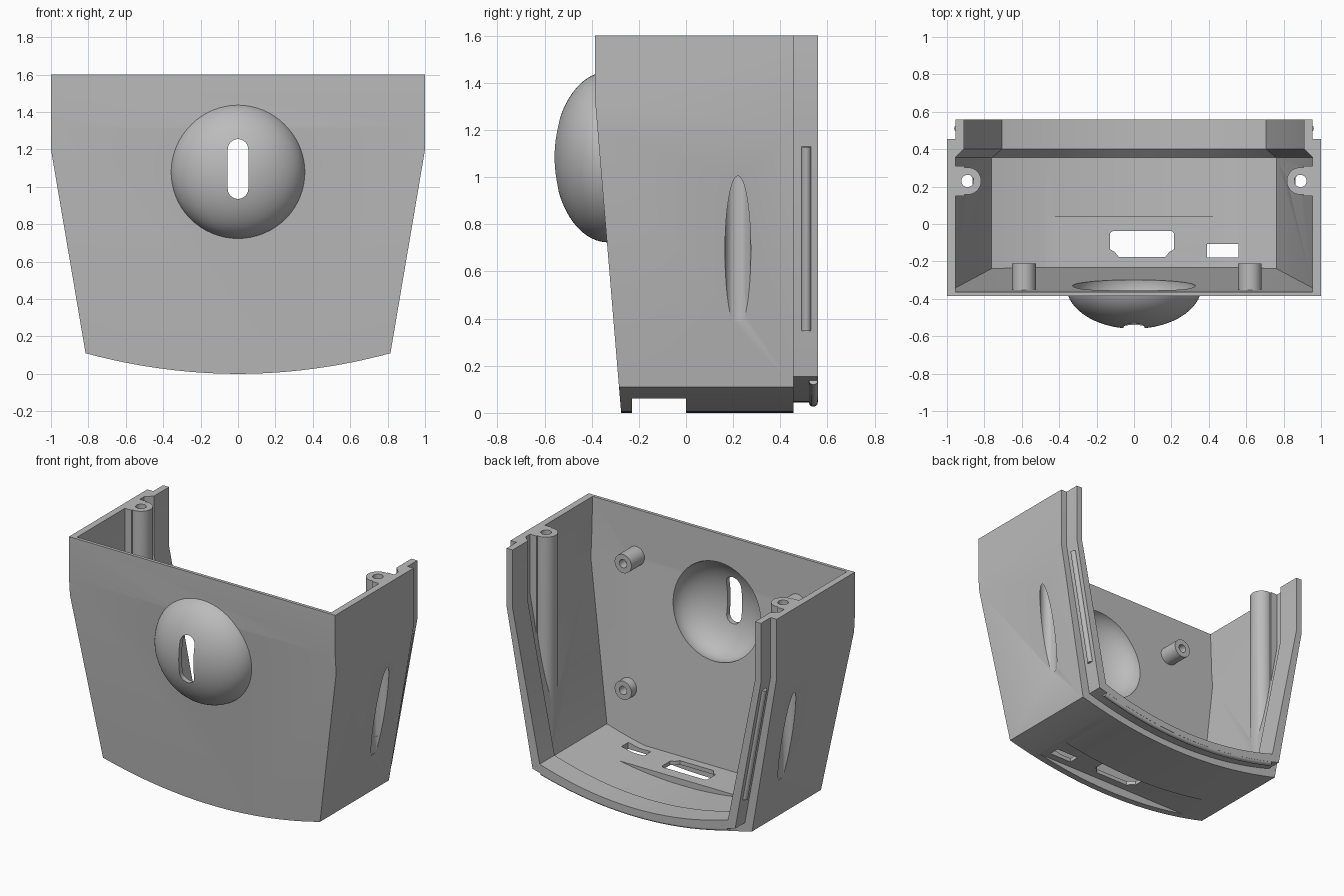
import bpy, bmesh, math
from mathutils import Vector

if "Cube" in bpy.data.objects:
    bpy.data.objects.remove(bpy.data.objects["Cube"], do_unlink=True)

grey = bpy.data.materials.new("plain grey")
grey.use_nodes = True
grey.diffuse_color = (0.5, 0.5, 0.5, 1)
grey.node_tree.nodes["Principled BSDF"].inputs["Base Color"].default_value = (0.5, 0.5, 0.5, 1)


def finish(bm, name):
    bmesh.ops.recalc_face_normals(bm, faces=bm.faces[:])
    mesh = bpy.data.meshes.new(name)
    bm.to_mesh(mesh)
    bm.free()
    mesh.materials.append(grey)
    ob = bpy.data.objects.new(name, mesh)
    bpy.context.collection.objects.link(ob)
    return ob


def select(ob):
    bpy.ops.object.select_all(action="DESELECT")
    ob.select_set(True)
    bpy.context.view_layer.objects.active = ob


def combine(base, tool, operation):
    """Apply a boolean and remove the helper."""
    mod = base.modifiers.new("cut", "BOOLEAN")
    mod.operation, mod.solver, mod.object = operation, "EXACT", tool
    select(base)
    bpy.ops.object.modifier_apply(modifier=mod.name)
    bpy.data.objects.remove(tool, do_unlink=True)


def loft(rings, name, front=()):
    """Skin matching closed rings, then slice the front along lines in y-z."""
    bm = bmesh.new()
    rows = [[bm.verts.new(p) for p in ring] for ring in rings]
    n = len(rows[0])
    for a, b in zip(rows, rows[1:]):
        for i in range(n):
            j = (i + 1) % n
            bm.faces.new((a[i], a[j], b[j], b[i]))
    bm.faces.new(rows[0])
    bm.faces.new(rows[-1][::-1])
    for (y0, z0), (y1, z1) in front:
        bmesh.ops.bisect_plane(bm, geom=bm.verts[:] + bm.edges[:] + bm.faces[:],
                               plane_co=Vector((0, y0, z0)),
                               plane_no=Vector((0, z0 - z1, y1 - y0)).normalized(),
                               clear_outer=True)
        bmesh.ops.edgeloop_fill(bm, edges=[e for e in bm.edges if e.is_boundary])
    return finish(bm, name)


def prism(points, axis, lo, hi, name="helper"):
    if axis == "y":
        return loft([[(a, t, b) for a, b in points] for t in (lo, hi)], name)
    return loft([[(a, b, t) for a, b in points] for t in (lo, hi)], name)


def circle(cx, cy, r, n=40):
    return [(cx + r * math.cos(math.tau * i / n), cy + r * math.sin(math.tau * i / n))
            for i in range(n)]


def rect(x0, x1, y0, y1):
    return [(x0, y0), (x1, y0), (x1, y1), (x0, y1)]


def ellipsoid(radius, depth):
    bm = bmesh.new()
    bmesh.ops.create_uvsphere(bm, u_segments=64, v_segments=40, radius=1)
    for v in bm.verts:
        x, y, z = v.co
        v.co = (x * radius, z * depth - 0.33, y * radius + 1.085)
    return finish(bm, "helper")


def arc_z(x, o):
    return o + 0.11 * (x / (0.815 - 1.2 * o)) ** 2


def outline(y, o, top):
    """Tapered section with a bowed underside, inset by o."""
    w = 0.815 - 1.2 * o
    pts = [(1 - o, y, top), (-1 + o, y, top), (-1 + o, y, 1.2)]
    for i in range(33):
        x = -w + 2 * w * i / 32
        pts.append((x, y, arc_z(x, o)))
    return pts + [(1 - o, y, 1.2)]


# Solid case with stepped back lip and domed front
case = loft([outline(y, o, 1.6) for y, o in
             ((-0.8, 0), (0.455, 0), (0.455, 0.045), (0.56, 0.045))], "case",
            [((-0.385, 1.32), (-0.385, 1.6)), ((-0.275, 0), (-0.385, 1.32))])
combine(case, ellipsoid(0.362, 0.23), "UNION")

# Hollow interior, less the parts that stand inside it
cavity = loft([outline(y, o, 1.8) for y, o in
               ((-0.8, 0.045), (0.355, 0.045), (0.4, 0.09), (0.8, 0.09))], "helper",
              [((-0.35, 1.28), (-0.363, 1.6)), ((-0.235, 0.12), (-0.35, 1.28))])
PEGS = [(x, z) for x in (-0.588, 0.62) for z in (0.43, 1.29)]
for x, z in PEGS:
    combine(cavity, prism(circle(x, z, 0.063), "y", -0.6, -0.21), "DIFFERENCE")
for s in (-1, 1):
    # screw columns with a web to the side wall
    combine(cavity, prism(circle(s * 0.89, 0.23, 0.073), "z", 0.2, 1.9), "DIFFERENCE")
    web = rect(*sorted((s * 0.905, s * 1.1)), 0.15, 0.31)
    combine(cavity, prism(web, "z", 0.2, 1.9), "DIFFERENCE")
# raised floor pad
combine(cavity, prism(rect(-0.9, 0.9, -0.6, 0.04), "z", -0.2, 0.087), "DIFFERENCE")
combine(case, cavity, "DIFFERENCE")

# Dome interior and its upright slot
combine(case, ellipsoid(0.328, 0.197), "DIFFERENCE")
slot = [(0.055 * math.cos(a), (1.2 if i < 13 else 0.99) + 0.055 * math.sin(a))
        for i in range(26) for a in [math.pi * (i if i < 13 else i - 1) / 12]]
combine(case, prism(slot, "y", -0.8, -0.38), "DIFFERENCE")

# Screw holes, side counterbores and peg holes
for s in (-1, 1):
    combine(case, prism(circle(s * 0.89, 0.23, 0.033), "z", 0.5, 1.9), "DIFFERENCE")
    combine(case, prism(circle(s * 0.912, 0.22, 0.055), "z", 0.39, 1.25), "DIFFERENCE")
for x, z in PEGS:
    combine(case, prism(circle(x, z, 0.028, 24), "y", -0.27, -0.1), "DIFFERENCE")

# Flat recess under the floor and the two port openings
combine(case, prism(rect(-0.95, 0.95, -0.23, 0), "z", -0.3, 0.06), "DIFFERENCE")
half = [(0.157, -0.037), (0.171, -0.05), (0.171, -0.135), (0.145, -0.15), (0.125, -0.176)]
port = [(0.043 + x, y) for x, y in half] + [(0.043 - x, y) for x, y in half[::-1]]
combine(case, prism(port, "z", -0.3, 0.4), "DIFFERENCE")
combine(case, prism(rect(0.39, 0.56, -0.18, -0.107), "z", -0.3, 0.4), "DIFFERENCE")
select(case)
bpy.ops.object.shade_smooth_by_angle(angle=math.radians(25))


# Snap beads on the lip
def bead(name, points, radius):
    curve = bpy.data.curves.new(name, "CURVE")
    curve.dimensions = "3D"
    curve.bevel_depth, curve.bevel_resolution, curve.use_fill_caps = radius, 4, True
    spline = curve.splines.new("POLY")
    spline.points.add(len(points) - 1)
    for p, co in zip(spline.points, points):
        p.co = (*co, 1)
    curve.materials.append(grey)
    ob = bpy.data.objects.new(name, curve)
    bpy.context.collection.objects.link(ob)
    select(ob)
    bpy.ops.object.convert(target="MESH")
    bpy.ops.object.shade_smooth_by_angle(angle=math.radians(40))


def lip_x(z):
    return 0.761 + 0.194 * (z - 0.155) / 1.045


bead("floor_bead", [(x, 0.54, arc_z(x, 0.045)) for x in [i * 0.07 for i in range(-10, 11)]], 0.019)
for side, s in (("left", 1), ("right", -1)):
    bead(side + "_bead", [(s * lip_x(z), 0.51, z) for z in (0.35, 1.13)], 0.02)
